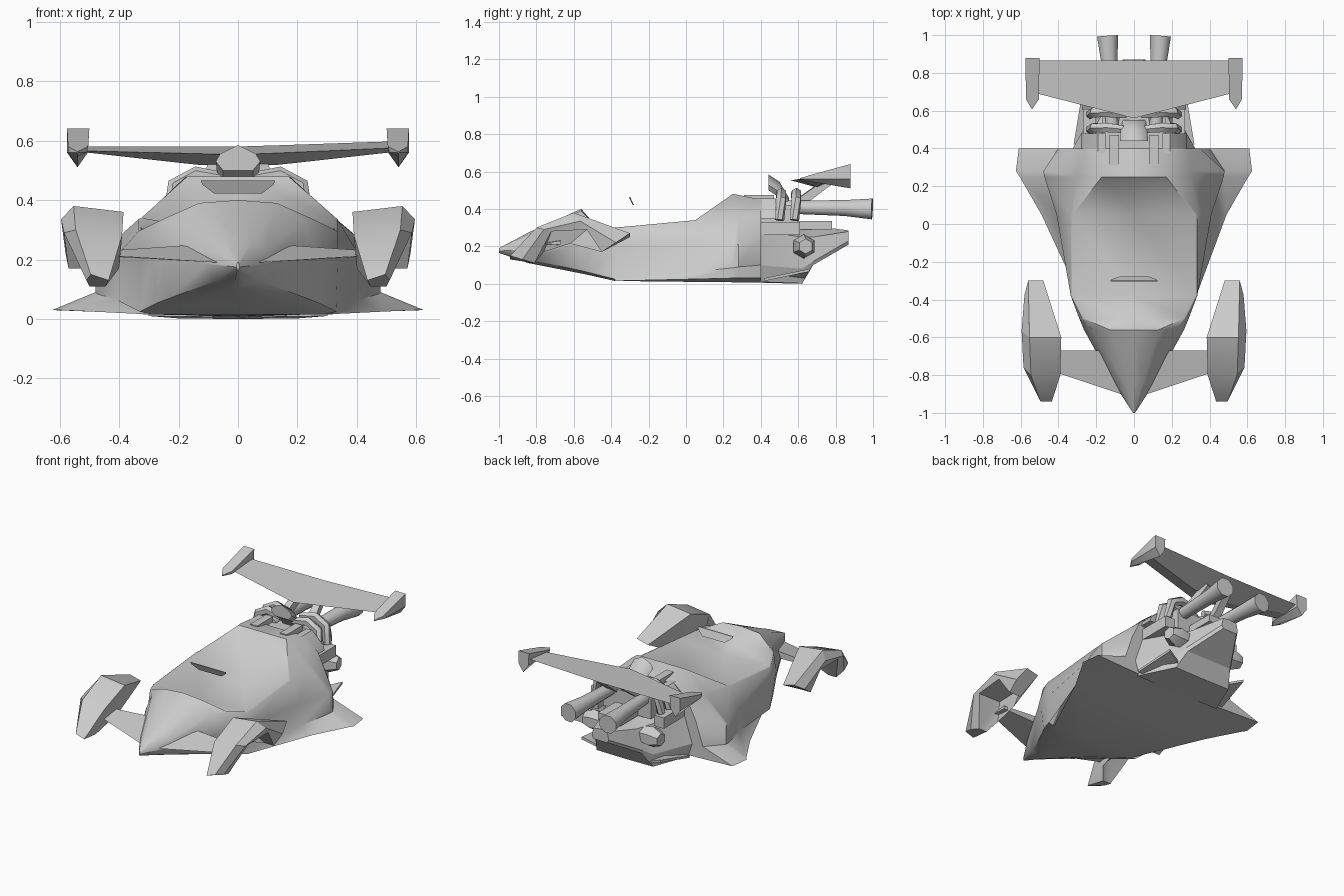
import bpy
import bmesh
from math import radians, cos, sin, pi
from mathutils import Vector

old = bpy.data.objects.get("Cube")
if old:
    bpy.data.objects.remove(old, do_unlink=True)

# One plain grey paint for every part
GREY = (0.6, 0.6, 0.6, 1.0)
paint = bpy.data.materials.new("plain grey")
paint.use_nodes = True
paint.diffuse_color = GREY
paint.node_tree.nodes["Principled BSDF"].inputs["Base Color"].default_value = GREY


def loft(name, rings, mirror=False, smooth=35):
    """Skin a row of closed rings, cap both ends, optionally mirror across x."""
    bm = bmesh.new()
    rows = [[bm.verts.new(p) for p in ring] for ring in rings]
    count = len(rows[0])
    for a, b in zip(rows, rows[1:]):
        for i in range(count):
            j = (i + 1) % count
            bm.faces.new((a[i], a[j], b[j], b[i]))
    bm.faces.new(rows[0])
    bm.faces.new(rows[-1])
    bmesh.ops.remove_doubles(bm, verts=bm.verts, dist=0.0005)
    bmesh.ops.recalc_face_normals(bm, faces=bm.faces)
    mesh = bpy.data.meshes.new(name)
    bm.to_mesh(mesh)
    bm.free()
    mesh.materials.append(paint)
    mesh.shade_smooth()
    mesh.set_sharp_from_angle(angle=radians(smooth))
    obj = bpy.data.objects.new(name, mesh)
    bpy.context.collection.objects.link(obj)
    if mirror:
        mod = obj.modifiers.new("mirror", 'MIRROR')
        mod.use_mirror_merge = False
    return obj


def full_ring(y, half):
    """Close a half section, listed from bottom centre to top centre."""
    right = [(x, y, z) for x, z in half]
    left = [(-x, y, z) for x, z in reversed(half[1:-1])]
    return right + left


def tube(name, path, radii, sides=8, mirror=True):
    """Round or faceted pipe along a short path."""
    points = [Vector(p) for p in path]
    rings = []
    for i, p in enumerate(points):
        ahead = points[min(i + 1, len(points) - 1)]
        behind = points[max(i - 1, 0)]
        turn = (ahead - behind).to_track_quat('Z', 'Y')
        rings.append([p + turn @ Vector((cos(t) * radii[i], sin(t) * radii[i], 0))
                      for t in [2 * pi * (k + 0.5) / sides for k in range(sides)]])
    return loft(name, rings, mirror, 50)


def box(name, low, high, mirror=False):
    (x0, y0, z0), (x1, y1, z1) = low, high
    rings = [[(x0, y, z0), (x1, y, z0), (x1, y, z1), (x0, y, z1)] for y in (y0, y1)]
    return loft(name, rings, mirror)


# Hull: pointed nose, open cockpit dish, flared floor and side pods
hull_sections = [
    (-1.0, [(0, .165), (.003, .165), (.004, .17), (.005, .175), (.004, .185), (.003, .19), (0, .19)]),
    (-0.84, [(0, .11), (.015, .112), (.07, .13), (.11, .185), (.09, .23), (.05, .265), (0, .275)]),
    (-0.56, [(0, .055), (.16, .055), (.23, .07), (.265, .22), (.22, .325), (.13, .39), (0, .4)]),
    (-0.5, [(0, .042), (.21, .042), (.27, .055), (.29, .21), (.275, .325), (.265, .33), (0, .32)]),
    (-0.38, [(0, .015), (.29, .015), (.33, .025), (.335, .2), (.335, .295), (.325, .3), (0, .285)]),
    (0.05, [(0, .01), (.49, .025), (.41, .065), (.41, .21), (.335, .335), (.325, .34), (0, .27)]),
    (0.25, [(0, .008), (.605, .03), (.475, .085), (.475, .21), (.3, .355), (.17, .48), (0, .48)]),
    (0.28, [(0, .008), (.625, .03), (.48, .09), (.48, .21), (.3, .36), (.18, .475), (0, .475)]),
    (0.4, [(0, .006), (.61, .03), (.4, .1), (.35, .25), (.29, .37), (.2, .45), (0, .45)]),
]
loft("hull", [full_ring(y, half) for y, half in hull_sections], smooth=48)

# Tail: floor end and a narrow wedge above it
tail_sections = [
    (0.39, [(0, .006), (.3, .01), (.33, .1), (.27, .28), (0, .33)]),
    (0.62, [(0, 0), (.2, .002), (.2, .08), (.15, .25), (0, .32)]),
    (0.68, [(0, .1), (.16, .1), (.17, .12), (.13, .25), (0, .31)]),
    (0.87, [(0, .21), (.05, .21), (.06, .23), (.05, .28), (0, .285)]),
]
loft("tail", [full_ring(y, half) for y, half in tail_sections], smooth=20)
box("tail_deck", (-0.08, 0.58, 0.29), (0.08, 0.78, 0.335))

# Pointed floor fins beside the tail
loft("floor_fin", [[(.18, .42, z), (.32, .42, z), (.28, .66, z + .05), (.16, .62, z)]
                   for z in (.015, .03)], mirror=True)

# Front fenders: hollow arches open on the outside with a thin deeper inner wall
fender_stations = [
    # crown y and z, outer underside y and z, inner underside y and z, inner and outer x
    (-0.94, 0.15, -0.81, 0.11, -0.81, 0.11, 0.435, 0.51),
    (-0.8, 0.3, -0.72, 0.28, -0.76, 0.17, 0.39, 0.585),
    (-0.6, 0.38, -0.53, 0.29, -0.62, 0.215, 0.385, 0.595),
    (-0.3, 0.27, -0.45, 0.17, -0.45, 0.17, 0.48, 0.58),
]
fender_rings = []
for ty, tz, oy, oz, iy, iz, inner, outer in fender_stations:
    crown = inner + (outer - inner) * 0.8
    fender_rings.append([(inner + 0.01, iy, iz), (inner, ty, tz - 0.02), (crown, ty, tz),
                         (outer, (ty + oy) / 2, (tz + oz) / 2), (outer - 0.01, oy, oz),
                         (inner + 0.03, oy, oz)])
loft("front_fender", fender_rings, mirror=True, smooth=30)

# Front winglets joining the nose to the fenders
loft("front_winglet", [
    [(0.07, -0.9, 0.19), (0.07, -0.67, 0.2), (0.07, -0.67, 0.255)],
    [(0.43, -0.78, 0.213), (0.43, -0.67, 0.21), (0.43, -0.67, 0.23)],
], mirror=True)

# Slim mirror above the cockpit
loft("cockpit_mirror", [
    [(w, y + d, z) for w, y, z in
     ((.125, -.305, .465), (.12, -.3, .452), (.08, -.285, .422),
      (-.08, -.285, .422), (-.12, -.3, .452), (-.125, -.305, .465))]
    for d in (0, 0.006)
])

# Engine block, sloped shoulders and top tabs behind the cockpit
box("engine_block", (-0.17, 0.39, 0.29), (0.17, 0.6, 0.42))
loft("engine_shoulder", [[(.15, y, .35), (.28, y, .35), (.27, y, .38), (.19, y, .455), (.15, y, .455)]
                         for y in (0.26, 0.48)], mirror=True)
box("engine_tab", (0.08, 0.31, 0.44), (0.13, 0.47, 0.475), mirror=True)
box("engine_mount", (0.2, 0.4, 0.26), (0.27, 0.61, 0.33), mirror=True)

# Air scoop with a peaked mouth
loft("air_scoop", [
    full_ring(0.44, [(0, .5), (.05, .5), (.075, .53), (.06, .555), (0, .585)]),
    full_ring(0.5, [(0, .46), (.05, .46), (.07, .49), (.055, .52), (0, .545)]),
    full_ring(0.55, [(0, .38), (.05, .38), (.06, .41), (.05, .44), (0, .46)]),
], smooth=45)

# Header pipes curling over the engine
for label, shift in (("front", 0), ("rear", 0.08)):
    tube(label + "_header_pipe",
         [(0.04, 0.5 + shift, 0.47), (0.14, 0.51 + shift, 0.485), (0.21, 0.51 + shift, 0.45),
          (0.23, 0.5 + shift, 0.34)], [0.022, 0.028, 0.028, 0.025], 6)

# Exhausts with flared ends
tube("exhaust", [(0.115, 0.5, 0.41), (0.13, 0.85, 0.405), (0.14, 0.995, 0.4)],
     [0.036, 0.046, 0.06], 8)

# Rear axle hubs
tube("rear_hub", [(0.1, 0.63, 0.2), (0.21, 0.63, 0.2), (0.27, 0.64, 0.2)],
     [0.045, 0.065, 0.04], 6)

# Rear wing: swept blade, thickest in the middle
loft("rear_wing", [
    [(x, front, zf), (x, 0.865, zr), (x, mid, zb)]
    for x, front, zf, zr, mid, zb in (
        (-0.51, 0.69, 0.565, 0.58, 0.77, 0.56),
        (-0.13, 0.593, 0.556, 0.58, 0.7, 0.518),
        (0, 0.56, 0.553, 0.58, 0.7, 0.515),
        (0.13, 0.593, 0.558, 0.584, 0.7, 0.518),
        (0.51, 0.69, 0.575, 0.597, 0.77, 0.56))
], smooth=30)

# Wing end pods: wedges with a short pointed front, deepest at the rear
pod = [(.5, .64), (.575, .64), (.575, .56), (.54, .51), (.505, .56)]
loft("wing_end_pod", [
    [(0.54 + (x - 0.54) * wide, y, 0.56 + (z - 0.56) * tall) for x, z in pod]
    for y, wide, tall in ((0.61, 0.06, 0.05), (0.66, 0.9, 0.25), (0.88, 1, 1))
], mirror=True, smooth=40)

# Wing struts
tube("wing_strut", [(0.1, 0.56, 0.4), (0.07, 0.76, 0.545)], [0.035, 0.03], 4)
